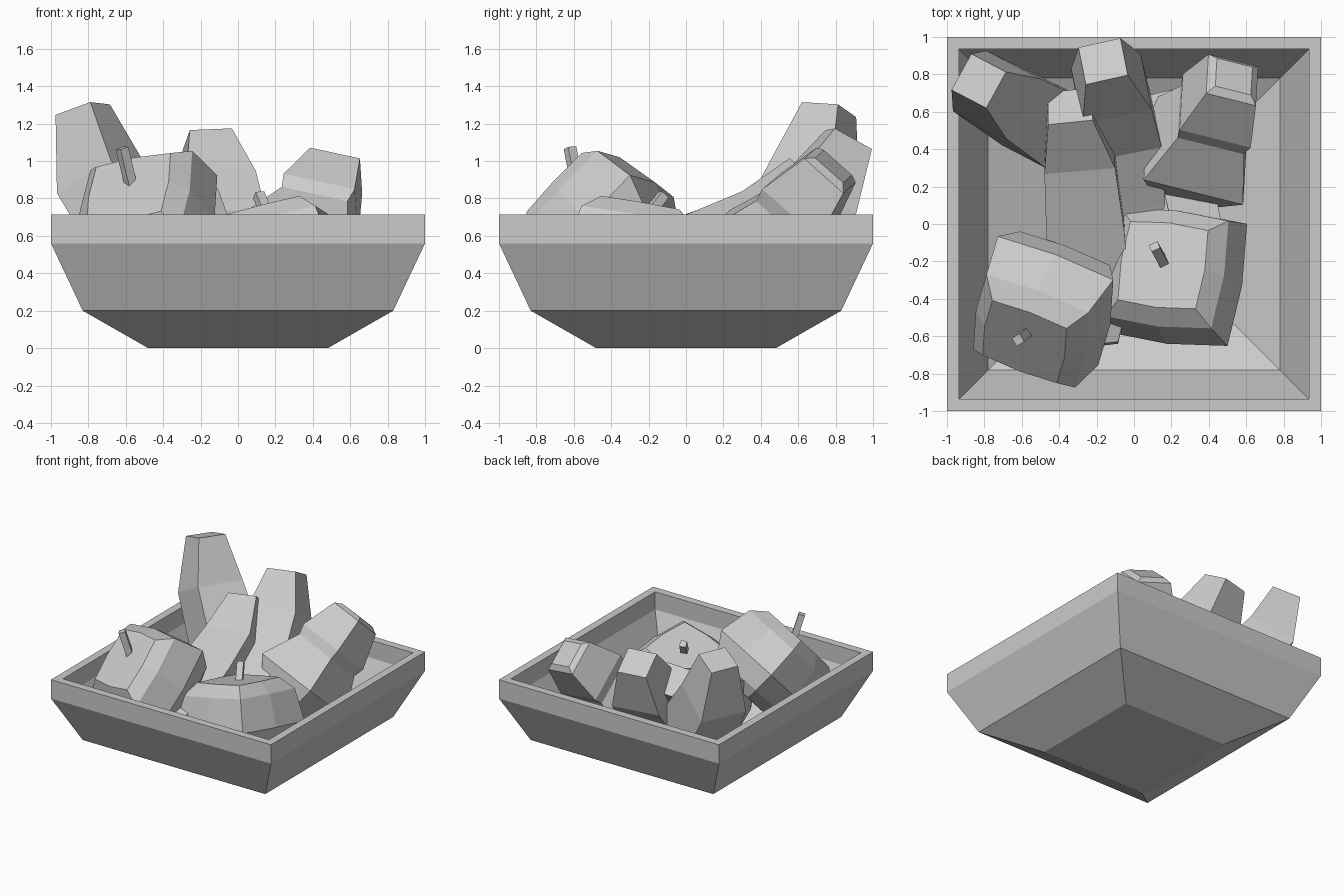
import bpy
import bmesh
from mathutils import Vector

if "Cube" in bpy.data.objects:
    bpy.data.objects.remove(bpy.data.objects["Cube"], do_unlink=True)

GREY = (0.6, 0.6, 0.6, 1)
grey = bpy.data.materials.new("plain_grey")
grey.use_nodes = True
grey.diffuse_color = GREY
grey.node_tree.nodes["Principled BSDF"].inputs["Base Color"].default_value = GREY


def loft(name, rings, side, bulge=None):
    """Skin square rings of (centre, half width, normal); bulge pushes out edge middles."""
    corners = [(-1, -1), (1, -1), (1, 1), (-1, 1)]
    if bulge:
        middles = [(0, -bulge), (bulge, 0), (0, bulge), (-bulge, 0)]
        corners = [p for pair in zip(corners, middles) for p in pair]
    n = len(corners)
    bm = bmesh.new()
    loops = []
    for centre, half, normal in rings:
        normal = normal.normalized()
        u = Vector(side)
        u = (u - normal * u.dot(normal)).normalized()
        w = normal.cross(u)
        loops.append([bm.verts.new(centre + (u * a + w * b) * half) for a, b in corners])
    for low, high in zip(loops, loops[1:]):
        for i in range(n):
            j = (i + 1) % n
            bm.faces.new((low[i], low[j], high[j], high[i]))
    bm.faces.new(loops[0])
    bm.faces.new(loops[-1])
    bmesh.ops.recalc_face_normals(bm, faces=bm.faces)
    mesh = bpy.data.meshes.new(name)
    bm.to_mesh(mesh)
    bm.free()
    mesh.materials.append(grey)
    obj = bpy.data.objects.new(name, mesh)
    bpy.context.collection.objects.link(obj)


def along_axis(name, top, axis, profile, side, bulge=None):
    """Straight body: profile holds (depth below the top, half width)."""
    axis = Vector(axis).normalized()
    loft(name, [(Vector(top) - axis * d, r, axis) for d, r in profile], side, bulge)


def along_path(name, points, widths, side):
    """Bent body whose rings follow the path direction."""
    pts = [Vector(p) for p in points]
    last = len(pts) - 1
    rings = [(p, r, pts[max(i - 1, 0)] - pts[min(i + 1, last)])
             for i, (p, r) in enumerate(zip(pts, widths))]
    loft(name, rings, side)


# Square bowl: outside wall up, over the rim, down the inside
along_axis("bowl", (0, 0, 0), (0, 0, -1),
           [(0, 0.48), (0.2, 0.83), (0.56, 1), (0.715, 1),
            (0.715, 0.935), (0.57, 0.935), (0.24, 0.78), (0.07, 0.46)], (1, 0, 0))

# Two apples with leaning stems
APPLE = [(0, 0.215), (0.09, 0.295), (0.34, 0.335), (0.5, 0.26), (0.58, 0.17)]
along_axis("left_apple", (0.155, -0.22, 0.725), (-0.23, 0.21, 1), APPLE, (1, -0.16, 0), 1.08)
along_axis("right_apple", (-0.585, -0.63, 0.85), (-0.37, -0.65, 0.67), APPLE,
           (0.37, -0.14, 0.07), 1.08)
along_path("left_apple_stem", [(0.11, -0.12, 0.82), (0.17, -0.23, 0.68)],
           [0.025, 0.025], (1, 0.4, 0))
along_path("right_apple_stem", [(-0.62, -0.62, 1.07), (-0.57, -0.58, 0.86)],
           [0.025, 0.025], (1, 0.6, 0))

# Pear leaning on the back wall
along_axis("pear", (0.525, 0.77, 0.95), (0.31, 0.62, 0.72),
           [(-0.03, 0.1), (0, 0.14), (0.266, 0.2), (0.345, 0.185), (0.63, 0.28), (0.85, 0.16)],
           (0.94, -0.25, -0.22))

# Bananas, blunt upper end first
along_path("tall_banana",
           [(-0.83, 0.765, 1.275), (-0.735, 0.69, 0.91), (-0.5, 0.55, 0.56), (-0.15, 0.46, 0.38)],
           [0.11, 0.185, 0.21, 0.14], (0.11, 0.21, 0))
along_path("middle_banana",
           [(-0.34, 0.63, 0.92), (-0.29, 0.39, 0.67), (-0.26, 0, 0.49),
            (-0.16, -0.4, 0.42), (-0.13, -0.64, 0.45)],
           [0.12, 0.19, 0.21, 0.14, 0.045], (1, 0, 0))
along_path("back_banana",
           [(-0.165, 0.87, 1.115), (-0.12, 0.72, 0.83), (-0.07, 0.48, 0.57),
            (0.0, 0.12, 0.42), (0.04, -0.1, 0.4)],
           [0.115, 0.19, 0.2, 0.16, 0.08], (1, 0.2, 0))
along_path("low_banana",
           [(0.18, 0.7, 0.33), (0.26, 0.35, 0.37), (0.34, -0.02, 0.4)],
           [0.11, 0.14, 0.13], (1, 0.2, 0))
